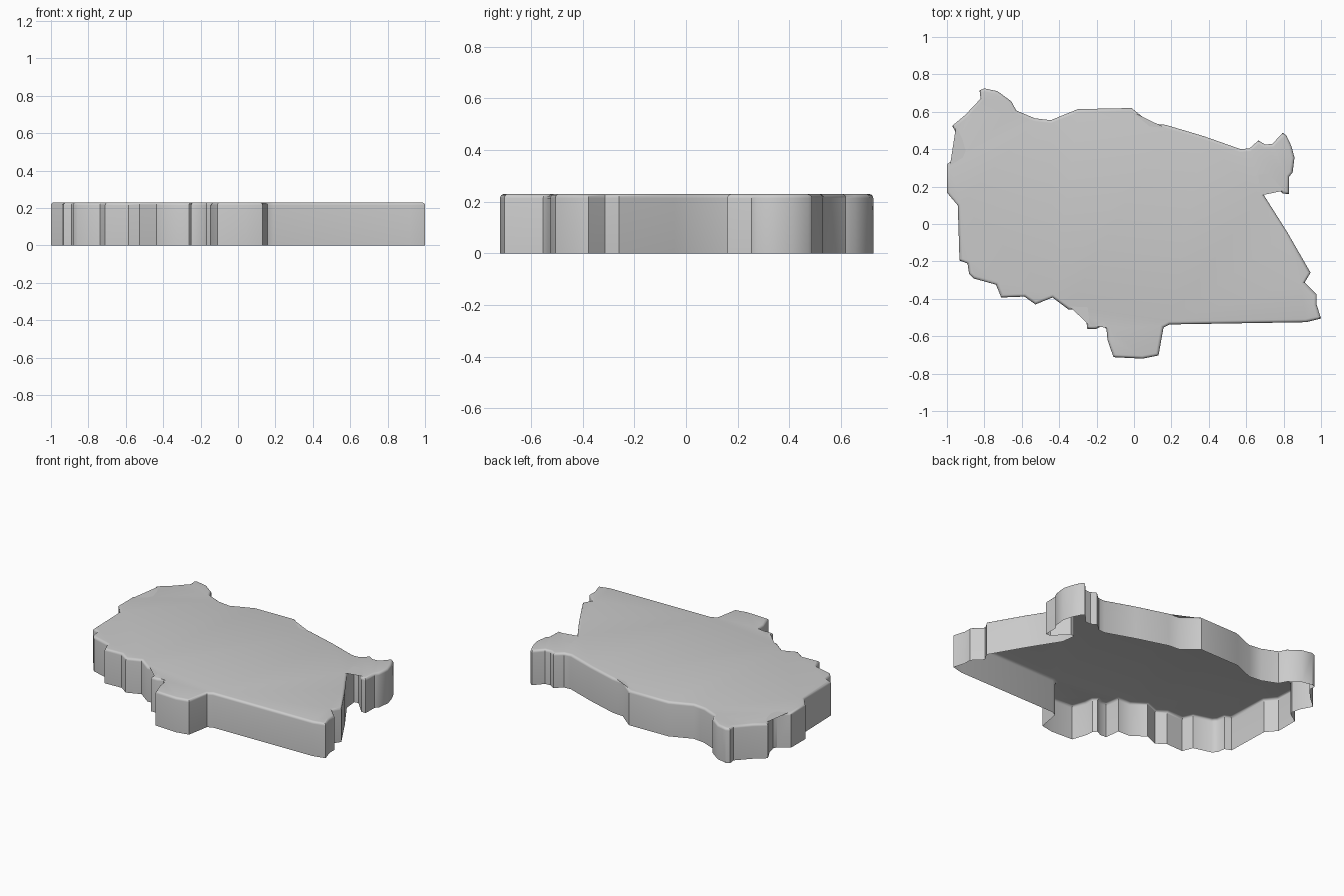
import bpy, bmesh, math
from mathutils import Vector

if "Cube" in bpy.data.objects:
    bpy.data.objects.remove(bpy.data.objects["Cube"])

HEIGHT, ROUND, STEPS = 0.23, 0.016, 4

# Outline seen from above, clockwise from the upper left corner
outline = [
    (-.80, .725), (-.73, .71), (-.655, .655), (-.63, .607), (-.53, .565),
    (-.445, .555), (-.30, .614), (-.013, .62), (.09, .537), (.17, .53),
    (.377, .468), (.57, .40), (.617, .404), (.666, .447), (.70, .425),
    (.74, .428), (.795, .488), (.815, .473), (.842, .415), (.858, .355),
    (.848, .275), (.83, .254), (.828, .16), (.795, .163), (.71, .254),
    (.682, .25), (.692, .158), (.82, -.045), (.944, -.26), (.912, -.313),
    (.976, -.377), (.976, -.43), (1.0, -.505), (.92, -.525), (.19, -.537),
    (.158, -.553), (.131, -.703), (.045, -.72), (-.11, -.712), (-.142, -.618),
    (-.147, -.564), (-.168, -.543), (-.205, -.562), (-.25, -.56), (-.262, -.46),
    (-.35, -.457), (-.436, -.393), (-.527, -.43), (-.586, -.388), (-.71, -.393),
    (-.738, -.324), (-.858, -.291), (-.882, -.265), (-.89, -.211), (-.933, -.195),
    (-.942, .099), (-1.0, .168), (-1.0, .32), (-.928, .366), (-.917, .393),
    (-.933, .452), (-.972, .525), (-.90, .585), (-.82, .67), (-.826, .714),
]


def inset(points, d):
    """Move a clockwise outline inward by d with mitred corners."""
    result = []
    for i, p in enumerate(points):
        a = (p - points[i - 1]).normalized()
        b = (points[(i + 1) % len(points)] - p).normalized()
        na, nb = Vector((a.y, -a.x)), Vector((b.y, -b.x))
        result.append(p + (na + nb) * (d / max(1 + na.dot(nb), 0.5)))
    return result


pts = [Vector(p) for p in outline]
# Wall rings: base, then a rounded upper rim
levels = [(0, 0)]
for k in range(STEPS + 1):
    t = math.pi / 2 * k / STEPS
    levels.append((ROUND * (1 - math.cos(t)), HEIGHT - ROUND * (1 - math.sin(t))))

bm = bmesh.new()
rings = [[bm.verts.new((p.x, p.y, z)) for p in inset(pts, d)] for d, z in levels]
n = len(pts)
for low, high in zip(rings, rings[1:]):
    for i in range(n):
        j = (i + 1) % n
        bm.faces.new((low[j], low[i], high[i], high[j]))

# Flat top; the underside stays open
top = bm.faces.new(rings[-1][::-1])
bmesh.ops.triangulate(bm, faces=[top])

mesh = bpy.data.meshes.new("hollow_map_slab")
bm.to_mesh(mesh)
bm.free()
slab = bpy.data.objects.new("hollow_map_slab", mesh)
bpy.context.collection.objects.link(slab)
bpy.context.view_layer.objects.active = slab
slab.select_set(True)
bpy.ops.object.shade_smooth_by_angle(angle=math.radians(35))
